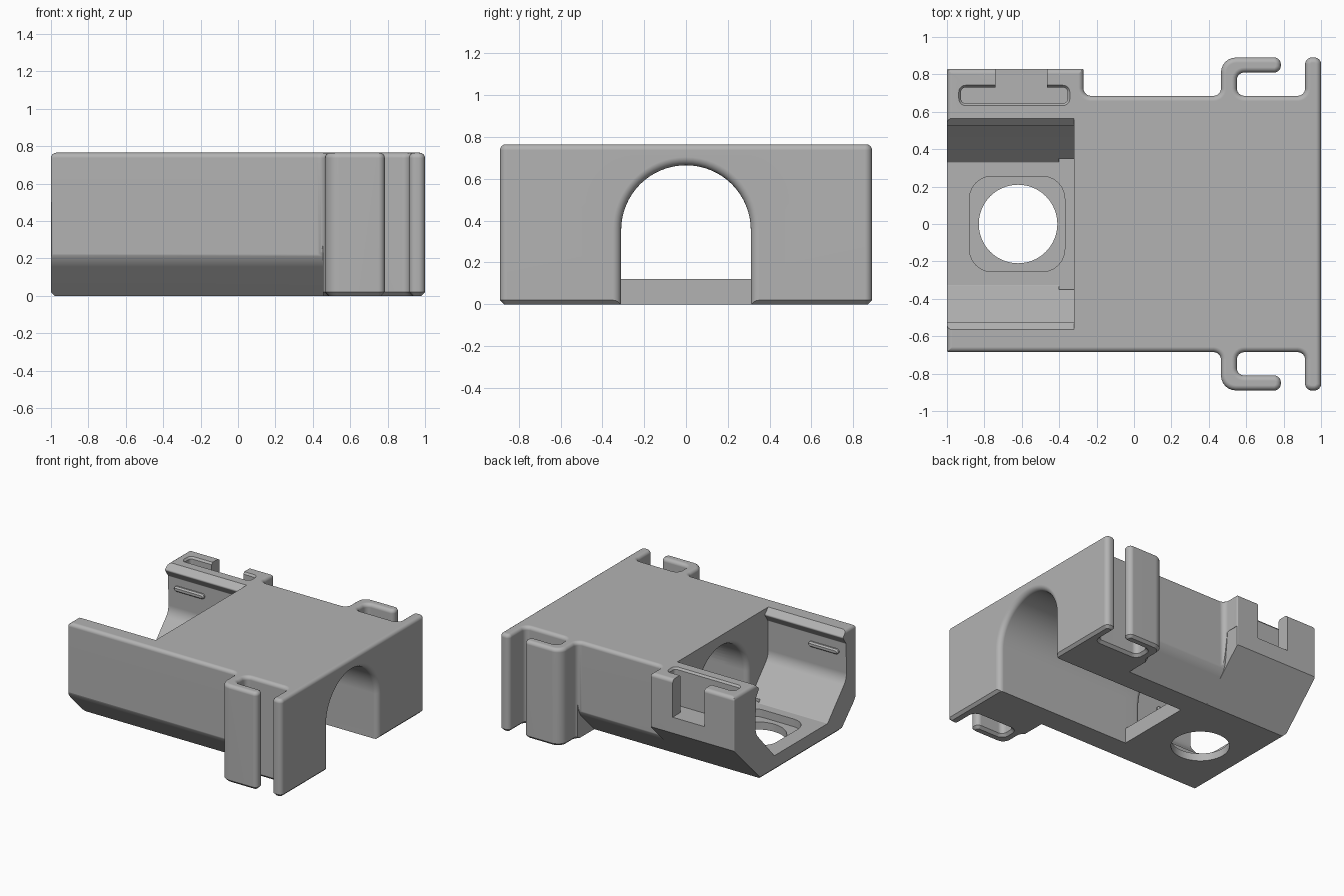
import bpy, bmesh, math
from mathutils import Vector

if "Cube" in bpy.data.objects:
    bpy.data.objects.remove(bpy.data.objects["Cube"], do_unlink=True)

grey = bpy.data.materials.new("plain_grey")
grey.use_nodes = True
grey.diffuse_color = (0.45, 0.45, 0.45, 1)
grey.node_tree.nodes["Principled BSDF"].inputs["Base Color"].default_value = (0.45, 0.45, 0.45, 1)


def rounded(corners, inset=0.0, steps=6):
    """Polygon of (u, v, radius) corners, inset and rounded with true arcs."""
    result = []
    for i, (u, v, r) in enumerate(corners):
        p = Vector((u, v))
        e1 = (p - Vector(corners[i - 1][:2])).normalized()
        e2 = (Vector(corners[(i + 1) % len(corners)][:2]) - p).normalized()
        n1, n2 = Vector((-e1.y, e1.x)), Vector((-e2.y, e2.x))
        p += inset * (n1 + n2) / (1 + n1.dot(n2))
        side = 1 if e1.cross(e2) > 0 else -1
        r = max(r - side * inset, 0.002)
        turn = e1.angle(e2)
        start = p - e1 * r * math.tan(turn / 2)
        for k in range(steps + 1):
            a = turn * k / steps
            result.append(start + e1 * r * math.sin(a) + n1 * side * r * (1 - math.cos(a)))
    return result


def loft(name, rings):
    """Closed solid through matching rings of points."""
    bm = bmesh.new()
    loops = [[bm.verts.new(p) for p in ring] for ring in rings]
    for a, b in zip(loops, loops[1:]):
        for i in range(len(a)):
            bm.faces.new((a[i - 1], a[i], b[i], b[i - 1]))
    bm.faces.new(loops[0])
    bm.faces.new(loops[-1])
    bmesh.ops.recalc_face_normals(bm, faces=bm.faces)
    mesh = bpy.data.meshes.new(name)
    bm.to_mesh(mesh)
    bm.free()
    obj = bpy.data.objects.new(name, mesh)
    mesh.materials.append(grey)
    bpy.context.collection.objects.link(obj)
    return obj


def upright(name, corners, layers):
    """Plan outline stacked in z; layers are (z, inset)."""
    return loft(name, [[(p.x, p.y, z) for p in rounded(corners, d)] for z, d in layers])


def lengthwise(name, corners, x0, x1, side=1):
    """Cross-section in y, z drawn along x."""
    return loft(name, [[(x, side * p.x, p.y) for p in rounded(corners)] for x in (x0, x1)])


def box_outline(x0, x1, y0, y1, r):
    return [(x0, y0, r), (x1, y0, r), (x1, y1, r), (x0, y1, r)]


def activate(obj):
    bpy.ops.object.select_all(action='DESELECT')
    obj.select_set(True)
    bpy.context.view_layer.objects.active = obj


def cut(target, cutter):
    mod = target.modifiers.new("cut", 'BOOLEAN')
    mod.operation, mod.solver, mod.object = 'DIFFERENCE', 'EXACT', cutter
    activate(target)
    bpy.ops.object.modifier_apply(modifier=mod.name)
    bpy.data.objects.remove(cutter, do_unlink=True)


def finish(obj):
    activate(obj)
    bpy.ops.object.shade_smooth_by_angle(angle=math.radians(32))
    mod = obj.modifiers.new("even_normals", 'WEIGHTED_NORMAL')
    mod.keep_sharp = True


# Plan outline: wall, hook and end flange on each side, clip block at the back
H = 0.765
side_run = [(0.465, 0.685, 0.04), (0.465, 0.89, 0.08), (0.785, 0.89, 0.035), (0.785, 0.81, 0.035),
            (0.55, 0.81, 0.04), (0.55, 0.685, 0.04), (0.915, 0.685, 0.04), (0.915, 0.89, 0.035),
            (1, 0.89, 0.035)]
plan = [(-1, -0.685, 0.01)] + [(x, -y, r) for x, y, r in side_run] + side_run[::-1]
plan += [(-0.27, 0.685, 0.04), (-0.27, 0.83, 0.01), (-1, 0.83, 0.01)]
soft = 0.028
rim = [(H - soft + soft * math.sin(a), soft * (1 - math.cos(a)))
       for a in (math.pi / 2 * k / 4 for k in range(5))]
body = upright("body", plan, [(0, 0.02), (0.02, 0)] + rim)

# Sloped lower sides, blended into the walls
slope = [(0.4, -0.09, 0), (0.9, -0.09, 0), (0.9, 0.5, 0), (0.72, 0.5, 0), (0.691, 0.205, 0.2)]
cut(body, lengthwise("front_slope", slope, -1.1, 0.455, -1))
cut(body, lengthwise("back_slope", slope, -0.272, 0.455))
cut(body, lengthwise("clip_slope", [(0.4, -0.09, 0), (0.95, -0.09, 0), (0.95, 0.467, 0)], -1.1, -0.271))

# Open tray with a snap lip along the top of each wall
half = [(0.33, 0.12, 0.01), (0.565, 0.38, 0.12), (0.56, 0.66, 0.01), (0.52, 0.72, 0.012), (0.61, 0.81, 0)]
tray = half + [(-y, z, r) for y, z, r in half[::-1]]
cut(body, lengthwise("tray_space", tray, -1.1, -0.32))


# Arched tunnel, flared at both mouths
def arch(x, r, base):
    ring = [(x, r * math.cos(a), 0.355 + r * math.sin(a)) for a in (math.pi * k / 32 for k in range(33))]
    return ring + [(x, -r, base), (x, r, base)]


R, flare = 0.31, 0.04
bend = [(flare * math.sin(a), flare * (1 - math.cos(a))) for a in (math.pi / 2 * k / 5 for k in range(6))]
mouth = [arch(1 - flare + dx, R + dr, -0.1) for dx, dr in bend]
cut(body, loft("tunnel_space", [arch(-0.18, R, -0.1)] + mouth + [arch(1.1, R + flare, -0.1)]))
inner = [arch(-0.32 + flare - dx, R + dr, 0.12) for dx, dr in bend]
cut(body, loft("inner_arch", [arch(-0.1, R, 0.12)] + inner + [arch(-0.4, R + flare, 0.12)]))

# Recess and round hole in the tray floor
cut(body, upright("floor_recess", box_outline(-0.88, -0.37, -0.255, 0.255, 0.12), [(0.06, 0), (0.3, 0)]))
ring = [(-0.62 + 0.21 * math.cos(a), 0.21 * math.sin(a)) for a in (math.tau * k / 64 for k in range(64))]
cut(body, loft("floor_hole", [[(x, y, z) for x, y in ring] for z in (-0.1, 0.2)]))

# Pocket and window of the back clip
pocket = box_outline(-0.925, -0.355, 0.645, 0.73, 0.025)
cut(body, upright("clip_pocket", pocket, [(0.47, 0), (H - 0.015, 0), (H, -0.012), (0.9, -0.012)]))
cut(body, upright("clip_window", box_outline(-0.74, -0.465, 0.7, 0.9, 0.01), [(0.47, 0), (0.9, 0)]))
finish(body)

# Small snap ridge inside each tray wall
for name, s in (("front_ridge", -1), ("back_ridge", 1)):
    outline = [(-0.94, 0.56, 0.02), (-0.68, 0.56, 0.02), (-0.68, 0.6, 0.02), (-0.94, 0.6, 0.02)]
    finish(loft(name, [[(p.x, s * y, p.y) for p in rounded(outline, d)]
                       for y, d in ((0.6, 0), (0.55, 0), (0.538, 0.01))]))
